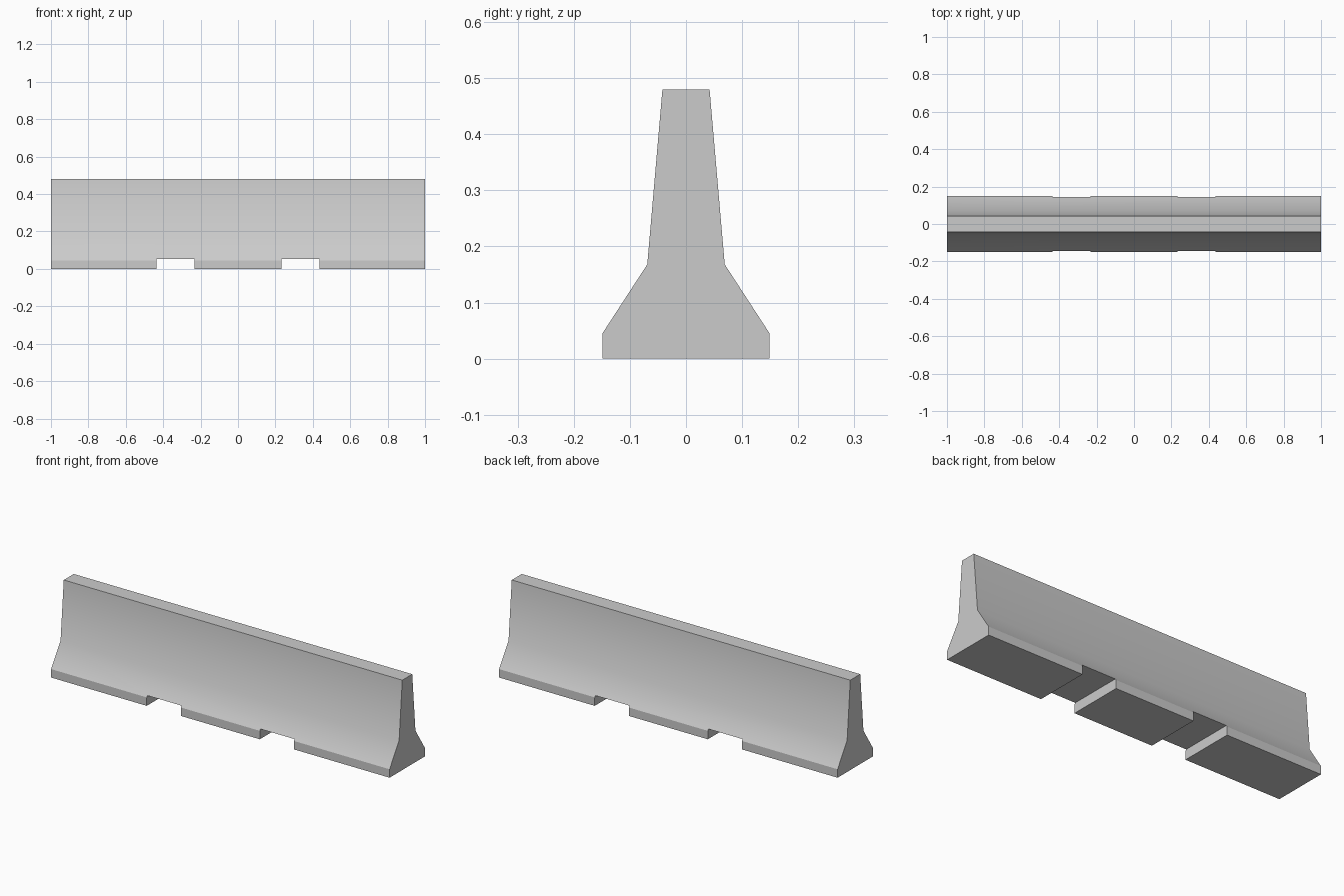
import bpy, bmesh, math

if "Cube" in bpy.data.objects:
    bpy.data.objects.remove(bpy.data.objects["Cube"])

HALF_LENGTH = 1.0
half_profile = [(0.149, 0.0), (0.149, 0.045), (0.069, 0.168), (0.042, 0.48)]


def add_object(name, bm):
    bmesh.ops.recalc_face_normals(bm, faces=bm.faces)
    mesh = bpy.data.meshes.new(name)
    bm.to_mesh(mesh)
    bm.free()
    obj = bpy.data.objects.new(name, mesh)
    bpy.context.collection.objects.link(obj)
    return obj


def extruded_x(name, outline, x0, x1):
    bm = bmesh.new()
    face = bm.faces.new([bm.verts.new((x0, y, z)) for y, z in outline])
    result = bmesh.ops.extrude_face_region(bm, geom=[face])
    verts = [v for v in result["geom"] if isinstance(v, bmesh.types.BMVert)]
    bmesh.ops.translate(bm, verts=verts, vec=(x1 - x0, 0, 0))
    # extruding a lone face can keep or drop the start cap: ensure it is closed
    bmesh.ops.holes_fill(bm, edges=bm.edges, sides=0)
    return add_object(name, bm)


# barrier body: mirrored profile swept along x
outline = half_profile + [(-y, z) for y, z in reversed(half_profile)]
barrier = extruded_x("concrete_barrier", outline, -HALF_LENGTH, HALF_LENGTH)

# two lifting slots cut through the base
bpy.context.view_layer.objects.active = barrier
barrier.select_set(True)
slot_outline = [(-0.3, -0.1), (0.3, -0.1), (0.3, 0.053), (-0.3, 0.053)]
for side in (-1, 1):
    x0, x1 = sorted((side * 0.233, side * 0.435))
    cutter = extruded_x("slot_cutter", slot_outline, x0, x1)
    cutter.hide_render = True
    mod = barrier.modifiers.new("slot", 'BOOLEAN')
    mod.operation = 'DIFFERENCE'
    mod.solver = 'EXACT'
    mod.object = cutter
    bpy.ops.object.modifier_apply(modifier=mod.name)
    bpy.data.objects.remove(cutter)

# soft bend on the flanks, crisp edges elsewhere
bpy.ops.object.shade_smooth_by_angle(angle=math.radians(30))
